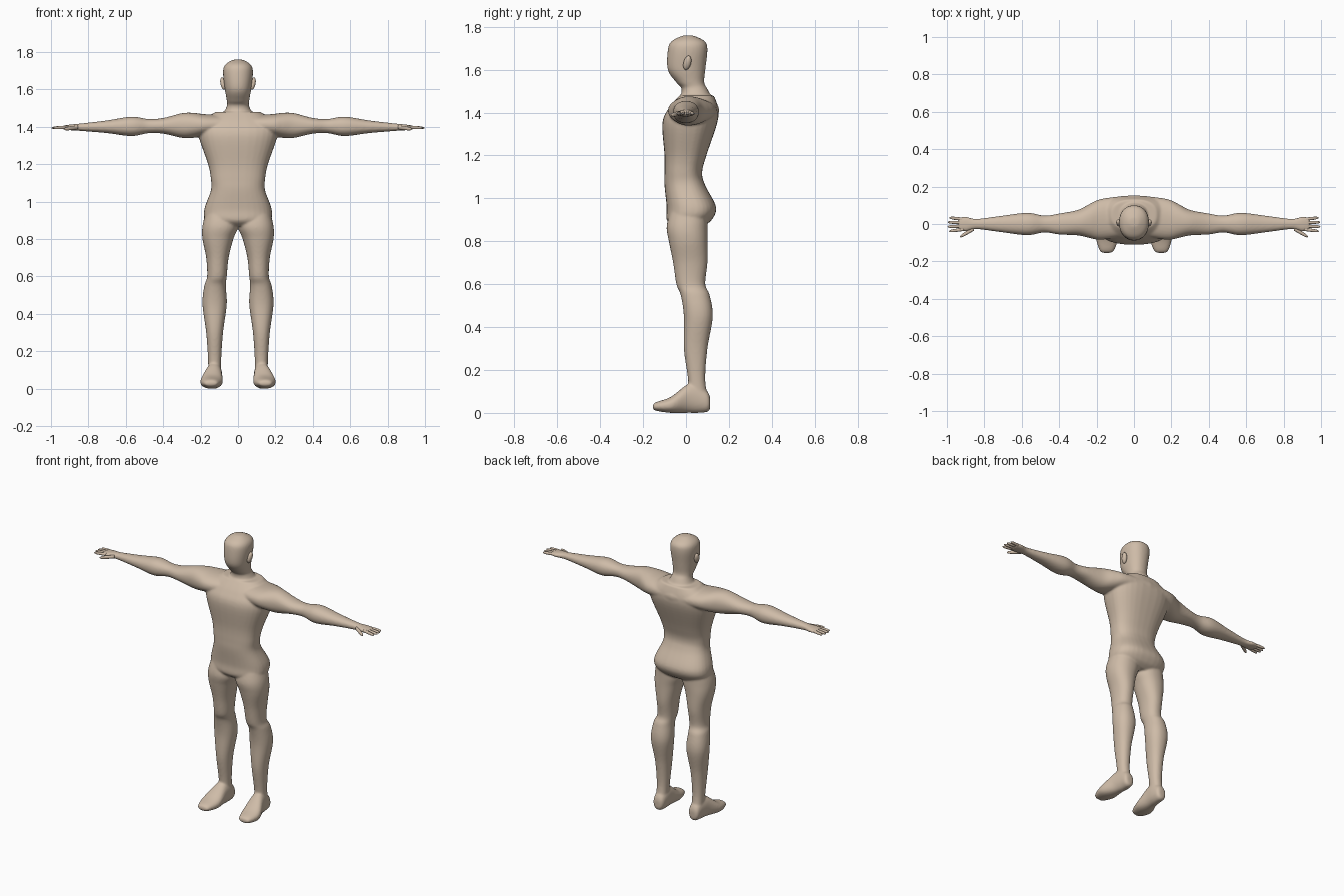
import bpy, bmesh, math

default_cube = bpy.data.objects.get("Cube")
if default_cube:
    bpy.data.objects.remove(default_cube, do_unlink=True)

skin = bpy.data.materials.new("skin")
skin.use_nodes = True
skin.diffuse_color = (0.62, 0.5, 0.39, 1)
skin.node_tree.nodes["Principled BSDF"].inputs["Base Color"].default_value = skin.diffuse_color


def spline(rows, steps):
    """Smooth interpolation through the control sections."""
    smooth_rows = []
    for index in range(len(rows) - 1):
        before = rows[max(index - 1, 0)]
        start, end = rows[index], rows[index + 1]
        after = rows[min(index + 2, len(rows) - 1)]
        for step in range(steps):
            t = step / steps
            smooth_rows.append([
                b + t / 2 * (c - a + t * (2 * a - 5 * b + 4 * c - d + t * (3 * b - a - 3 * c + d)))
                for a, b, c, d in zip(before, start, end, after)])
    smooth_rows.append(rows[-1])
    return smooth_rows


def place(axis, position, u, v, side):
    """Turn section coordinates into a point, for a loft running along the axis."""
    if axis == "x":
        return (position * side, u, v)
    if axis == "y":
        return (u * side, position, v)
    return (u * side, v, position)


def loft(bm, rows, axis, side=1, power=2.2, sides=32, steps=6):
    """Skin rounded sections; a row is position, then centre and radius on both other axes."""
    rings = []
    for position, u_centre, u_radius, v_centre, v_radius in spline(rows, steps):
        ring = []
        for index in range(sides):
            angle = math.tau * index / sides
            cosine, sine = math.cos(angle), math.sin(angle)
            u = u_centre + u_radius * math.copysign(abs(cosine) ** (2 / power), cosine)
            v = v_centre + v_radius * math.copysign(abs(sine) ** (2 / power), sine)
            ring.append(bm.verts.new(place(axis, position, u, v, side)))
        rings.append(ring)
    for lower, upper in zip(rings, rings[1:]):
        for index in range(sides):
            following = (index + 1) % sides
            bm.faces.new((lower[index], lower[following], upper[following], upper[index]))
    bm.faces.new(rings[0])
    bm.faces.new(rings[-1])


def finish(bm, name):
    """Turn the mesh into a smooth shaded skin object."""
    bmesh.ops.recalc_face_normals(bm, faces=bm.faces)
    for face in bm.faces:
        face.smooth = True
    mesh = bpy.data.meshes.new(name)
    bm.to_mesh(mesh)
    bm.free()
    mesh.materials.append(skin)
    part = bpy.data.objects.new(name, mesh)
    bpy.context.collection.objects.link(part)
    return part


def span(low, high):
    return (low + high) / 2, (high - low) / 2


def upright(profile):
    """Sections centred on x = 0, from height, half width, front and back."""
    return [(z, 0, half_width, *span(front, back)) for z, half_width, front, back in profile]


# Torso: crotch, hips, waist, chest, shoulders
torso = upright([
    (0.87, 0.09, -0.06, 0.08), (0.9, 0.17, -0.09, 0.12), (0.96, 0.18, -0.09, 0.14),
    (1.06, 0.145, -0.1, 0.09), (1.12, 0.145, -0.1, 0.075), (1.2, 0.16, -0.1, 0.095),
    (1.35, 0.21, -0.11, 0.145), (1.42, 0.2, -0.08, 0.15), (1.48, 0.12, -0.03, 0.13)])

# Neck, jaw, face and crown
head = upright([
    (1.45, 0.09, -0.03, 0.13), (1.51, 0.06, -0.02, 0.1), (1.54, 0.06, -0.045, 0.085),
    (1.6, 0.07, -0.085, 0.09), (1.69, 0.08, -0.085, 0.1), (1.73, 0.07, -0.07, 0.09),
    (1.755, 0.035, -0.025, 0.045), (1.76, 0.01, 0, 0.02)])

# Arm: shoulder, upper arm, elbow, forearm, wrist, palm as reach, half depth, half height
arm = [(x, max(0, 0.05 - x / 7), depth, 1.412 - x / 60, height) for x, depth, height in (
    (0, 0.105, 0.055), (0.12, 0.11, 0.055), (0.19, 0.107, 0.06), (0.24, 0.09, 0.067),
    (0.3, 0.068, 0.066), (0.4, 0.056, 0.042), (0.48, 0.045, 0.038), (0.57, 0.06, 0.052),
    (0.7, 0.045, 0.034), (0.84, 0.028, 0.02), (0.9, 0.04, 0.015), (0.94, 0.034, 0.009))]

# Leg: ankle, calf, knee, thigh as height, inner, outer, front, back
leg = [(z, *span(inner, outer), *span(front, back)) for z, inner, outer, front, back in (
    (0.05, 0.09, 0.16, 0.01, 0.11), (0.15, 0.09, 0.16, 0.01, 0.09),
    (0.3, 0.08, 0.17, -0.01, 0.1), (0.45, 0.06, 0.19, -0.01, 0.125),
    (0.55, 0.065, 0.18, -0.025, 0.11), (0.6, 0.06, 0.165, -0.045, 0.09),
    (0.7, 0.05, 0.17, -0.06, 0.1), (0.8, 0.025, 0.19, -0.08, 0.1),
    (0.87, 0, 0.19, -0.09, 0.1), (0.95, 0.02, 0.17, -0.07, 0.1))]

# Foot: toes to heel as position, centre, half width, sole, top
foot = [(y, centre, half_width, *span(sole, top)) for y, centre, half_width, sole, top in (
    (-0.155, 0.145, 0.02, 0.02, 0.035), (-0.14, 0.145, 0.04, 0.01, 0.05),
    (-0.07, 0.142, 0.06, 0, 0.075), (0.01, 0.13, 0.045, 0, 0.135),
    (0.06, 0.125, 0.04, 0, 0.13), (0.1, 0.125, 0.034, 0.005, 0.1),
    (0.113, 0.125, 0.02, 0.02, 0.07))]

# Body: all large masses fused into one smooth skin
bm = bmesh.new()
loft(bm, torso, "z", power=2.5)
loft(bm, head, "z")
for side in (1, -1):
    loft(bm, arm, "x", side)
    loft(bm, leg, "z", side)
    loft(bm, foot, "y", side)
body = finish(bm, "body")
fuse = body.modifiers.new("fuse", "REMESH")
fuse.mode = "VOXEL"
fuse.voxel_size = 0.006
fuse.use_smooth_shade = True
soften = body.modifiers.new("soften", "SMOOTH")
soften.iterations = 8


def digit(name, side, root, tip, radius):
    """Tapered digit with a rounded end, from knuckle to tip."""
    rows = []
    for step in range(9):
        t = math.sin(step / 8 * math.pi / 2)
        x, y, z = (a + (b - a) * t for a, b in zip(root, tip))
        thickness = radius * max(0.1, math.sqrt(1 - t ** 6))
        rows.append((x, y, thickness, z, thickness))
    bm = bmesh.new()
    loft(bm, rows, "x", side, sides=14, steps=2)
    finish(bm, name)


for side, label in ((1, "left"), (-1, "right")):
    # Four fingers, fanned out slightly
    for index, name in enumerate(("little", "ring", "middle", "index")):
        spread = 1.4 - index
        reach = 1 - abs(index - 1.6) / 120
        digit(f"{label}_{name}_finger", side, (0.91, spread * 0.018, 1.398),
              (reach, spread * 0.024, 1.394), 0.0085)
    digit(f"{label}_thumb", side, (0.855, -0.025, 1.398), (0.93, -0.068, 1.388), 0.0105)

    # Ear, leaning slightly back and outward
    bm = bmesh.new()
    bmesh.ops.create_uvsphere(bm, u_segments=20, v_segments=12, radius=1)
    for vert in bm.verts:
        x, y, z = vert.co
        vert.co = (side * (0.08 + x / 70 + z / 200), 0.006 + y / 55 + z / 160, 1.632 + z / 30)
    finish(bm, f"{label}_ear")
